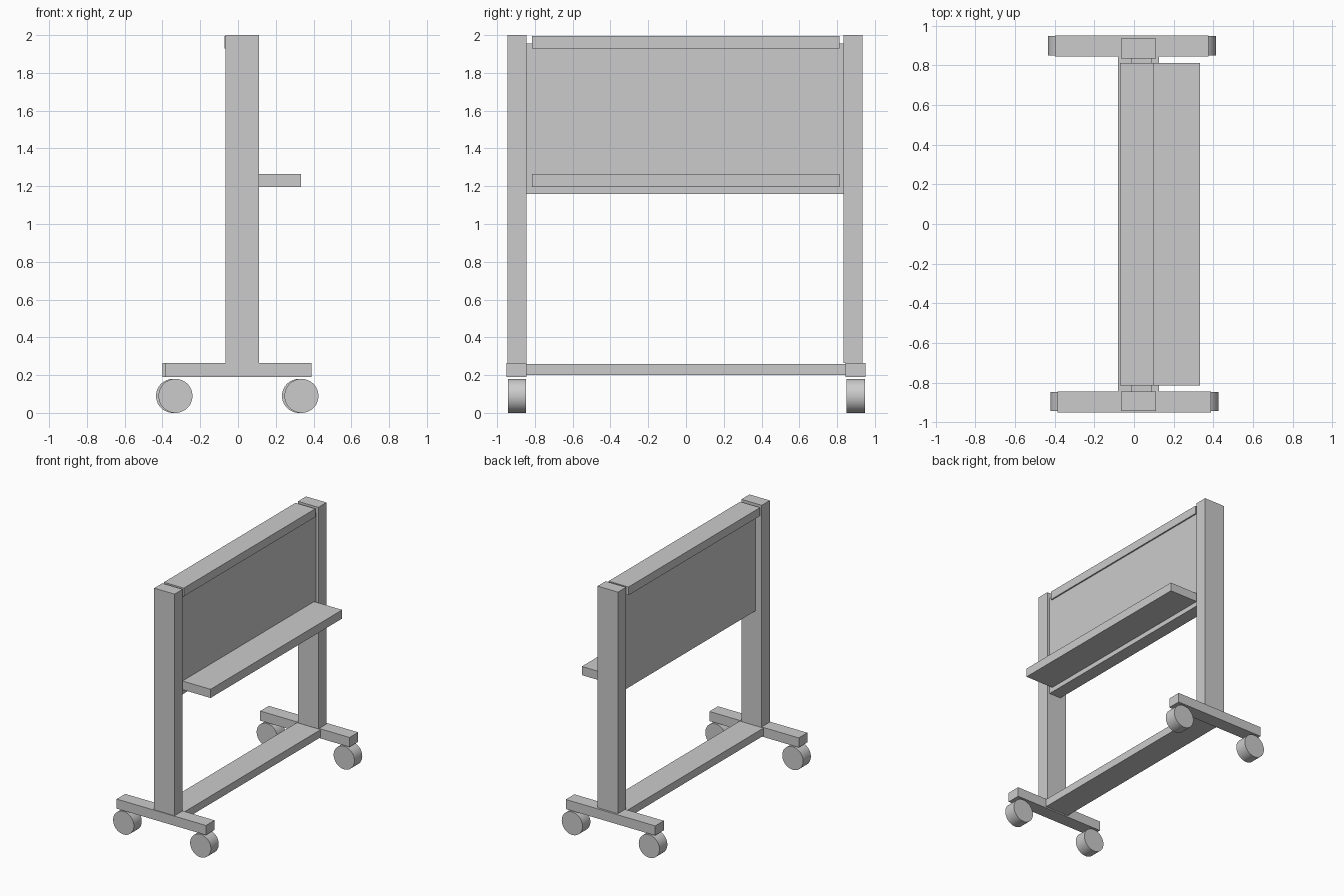
import bpy
from math import radians

if "Cube" in bpy.data.objects:
    bpy.data.objects.remove(bpy.data.objects["Cube"])


def box(name, x, y, z):
    """Box spanning the given (min, max) ranges."""
    spans = (x, y, z)
    bpy.ops.mesh.primitive_cube_add(size=1, location=[(a + b) / 2 for a, b in spans])
    ob = bpy.context.object
    ob.name = name
    ob.scale = [b - a for a, b in spans]
    bpy.ops.object.transform_apply(location=False, rotation=False, scale=True)
    return ob


def wheel(name, x, y, radius, width):
    bpy.ops.mesh.primitive_cylinder_add(vertices=48, radius=radius, depth=width,
                                        location=(x, y, radius), rotation=(radians(90), 0, 0))
    bpy.context.object.name = name
    bpy.ops.object.shade_smooth_by_angle(angle=radians(30))


# Side frames: name, foot x range, foot y range, post y range, wheel y, wheel x positions
SIDES = [
    ("front", (-0.386, 0.388), (-0.95, -0.844), (-0.944, -0.844), -0.895, (-0.331, 0.336)),
    ("back", (-0.399, 0.375), (0.845, 0.951), (0.835, 0.935), 0.899, (-0.344, 0.323)),
]
for side, foot_x, foot_y, post_y, wheel_y, wheel_xs in SIDES:
    box(side + "_foot", foot_x, foot_y, (0.19, 0.265))
    box(side + "_post", (-0.065, 0.111), post_y, (0.265, 2.0))
    for end, wx in zip(("left", "right"), wheel_xs):
        wheel(f"{side}_{end}_wheel", wx, wheel_y, 0.09, 0.097)

# Parts spanning between the side frames
box("bottom_beam", (-0.08, 0.125), (-0.844, 0.846), (0.2, 0.26))
box("board_panel", (-0.012, 0.09), (-0.844, 0.835), (1.16, 1.955))
box("top_rail", (-0.071, 0.101), (-0.815, 0.813), (1.93, 1.995))
box("tray_shelf", (0.09, 0.333), (-0.815, 0.813), (1.197, 1.265))
